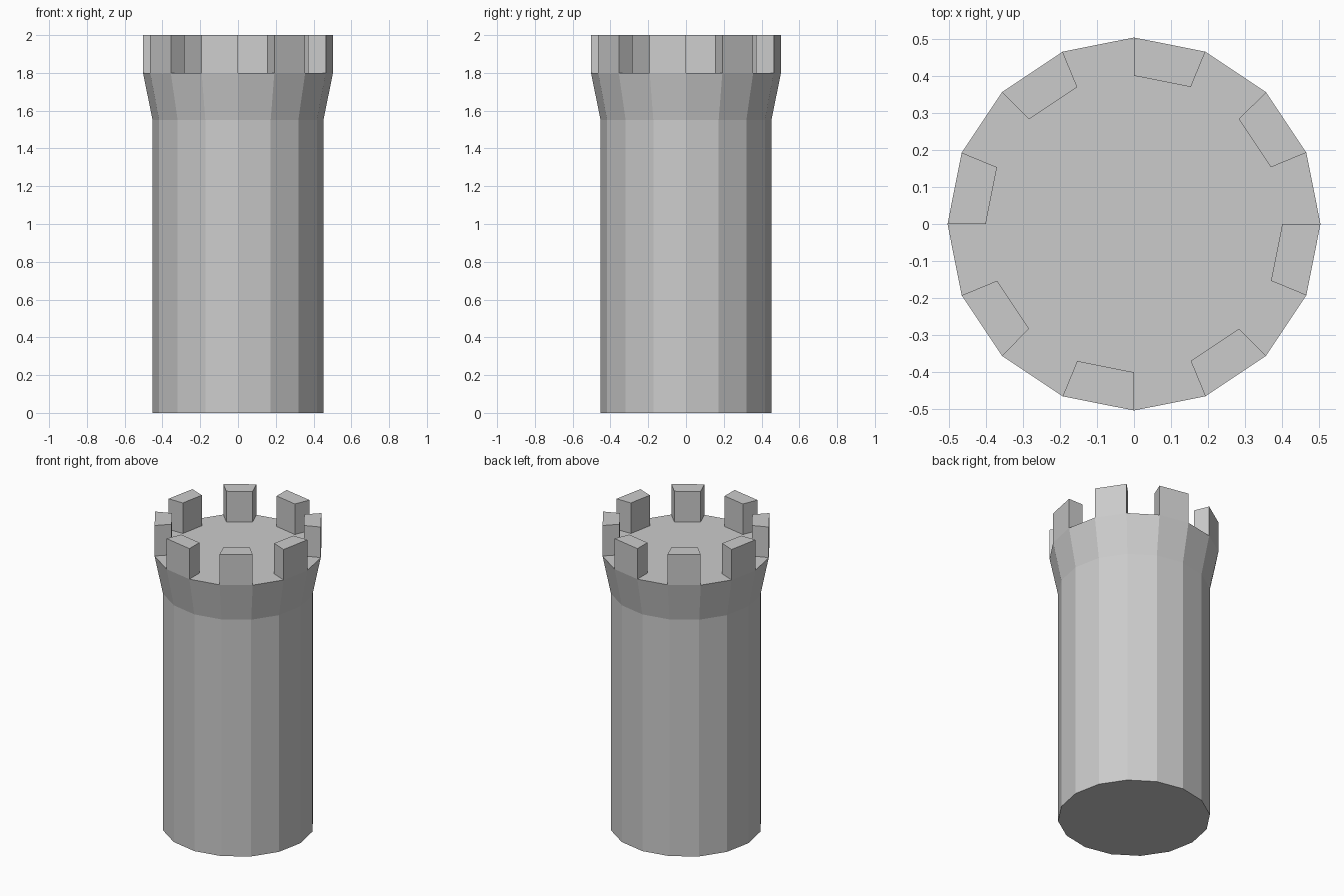
import bpy, bmesh
from math import cos, sin, tau

if "Cube" in bpy.data.objects:
    bpy.data.objects.remove(bpy.data.objects["Cube"])

SIDES = 16
R_SHAFT, R_TOP, R_INNER = 0.452, 0.503, 0.40
Z_FLARE, Z_FLOOR, Z_TOP = 1.55, 1.80, 2.0

bm = bmesh.new()


def ring(r, z):
    return [bm.verts.new((r * cos(tau * i / SIDES), r * sin(tau * i / SIDES), z))
            for i in range(SIDES)]


def bridge(a, b):
    return [bm.faces.new((a[i], a[(i + 1) % SIDES], b[(i + 1) % SIDES], b[i]))
            for i in range(SIDES)]


# Shaft, flared collar, walkway border and floor
rings = [ring(R_SHAFT, 0), ring(R_SHAFT, Z_FLARE),
         ring(R_TOP, Z_FLOOR), ring(R_INNER, Z_FLOOR)]
bm.faces.new(rings[0][::-1])
for lower, upper in zip(rings, rings[1:]):
    border = bridge(lower, upper)
bm.faces.new(rings[-1])

# Battlements: raise every second border face
raised = bmesh.ops.extrude_discrete_faces(bm, faces=border[1::2])["faces"]
for face in raised:
    for v in face.verts:
        v.co.z = Z_TOP

bmesh.ops.recalc_face_normals(bm, faces=bm.faces)
mesh = bpy.data.meshes.new("castle_tower")
bm.to_mesh(mesh)
bm.free()
bpy.context.collection.objects.link(bpy.data.objects.new("castle_tower", mesh))
